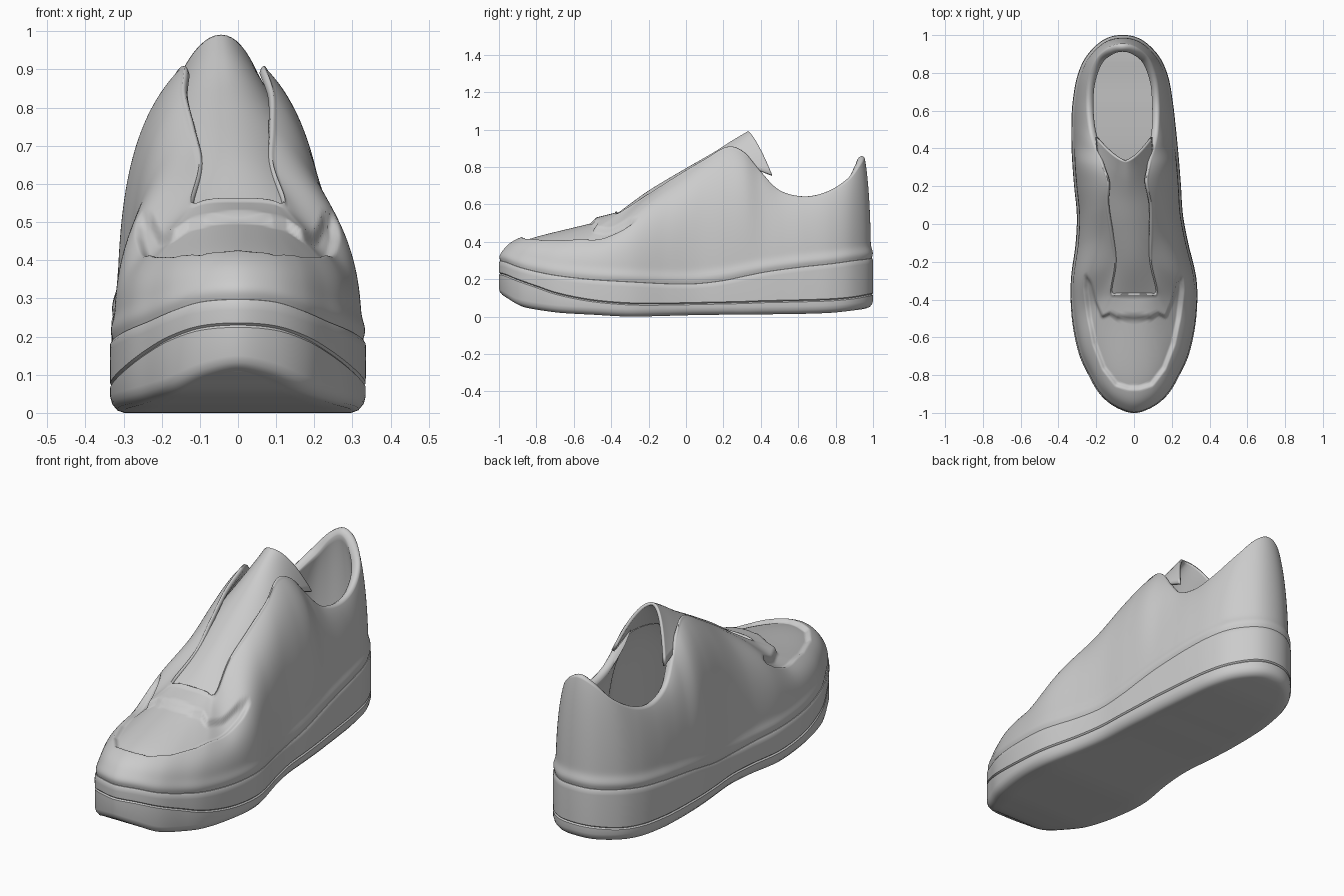
import bpy, bmesh, math

if "Cube" in bpy.data.objects:
    bpy.data.objects.remove(bpy.data.objects["Cube"])

SUB = 10  # loop subdivisions between stations

# Half sole outline, toe to heel: x, y, tread z, groove z, midsole top z
SOLE = [(0, -1, .11, .23, .30), (.1, -.967, .09, .222, .293), (.18, -.9, .055, .195, .268),
        (.24, -.8, .035, .16, .242), (.293, -.68, .02, .12, .22), (.328, -.5, .01, .085, .2),
        (.332, -.3, 0, .068, .188), (.297, -.1, .004, .067, .178), (.28, .05, .008, .07, .178),
        (.282, .2, .01, .073, .195), (.282, .32, .01, .076, .22), (.28, .42, .012, .08, .24),
        (.275, .52, .013, .082, .255), (.265, .64, .015, .085, .27), (.24, .78, .02, .09, .285),
        (.19, .89, .03, .1, .3), (.1, .975, .04, .115, .31), (0, 1, .045, .12, .315)]
# Half opening edge matching each station: x, y, z
RIM = [(0, -.38, .555), (.03, -.38, .555), (.06, -.38, .554), (.09, -.38, .55), (.118, -.378, .542),
       (.125, -.34, .56), (.1, -.2, .65), (.112, -.05, .745), (.122, .1, .835), (.11, .22, .9),
       (.13, .31, .872), (.16, .4, .77), (.185, .5, .67), (.195, .63, .635), (.185, .76, .66),
       (.145, .87, .73), (.075, .935, .815), (0, .955, .85)]
# Wall bulge handles (h1, v1, h2, v2), lip size, lining drop
TOE, MID, COLLAR = (0, .55, .25, .55, .6, .05), (-.05, .45, .15, .8, .6, .025), (-.02, .4, .35, .8, 1.3, 0)
BULGE = [TOE] * 6 + [MID] * 5 + [COLLAR] * 7
# Half outline of the recessed toe panel seen from above
PANEL = [(-.1, -.88), (.03, -.88), (.1, -.86), (.17, -.77), (.22, -.64), (.25, -.5), (.272, -.34),
         (.268, -.285), (.245, -.27), (.22, -.31), (.195, -.41), (.165, -.48), (.13, -.465),
         (.09, -.485), (-.1, -.492)]


def smooth(t):
    t = min(max(t, 0), 1)
    return t * t * (3 - 2 * t)


def catmull(p, t):
    a, b, c, d = p
    return tuple(.5 * (2 * q + (r - o) * t + (2 * o - 5 * q + 4 * r - s) * t * t
                       + (3 * q - o - 3 * r + s) * t ** 3) for o, q, r, s in zip(a, b, c, d))


def closed_loop(half, mirror=True):
    """Mirror a half table into a full loop and smooth it."""
    sx = -1 if mirror else 1
    full = half + [(sx * p[0],) + tuple(p[1:]) for p in half[-2:0:-1]]
    n = len(full)
    return [catmull([full[(i + k) % n] for k in (-1, 0, 1, 2)], j / SUB)
            for i in range(n) for j in range(SUB)]


def bend(v):
    """Lean the heel sideways so the plan is not symmetric."""
    return (v[0] - .06 * smooth((v[1] + .4) / 1.1), v[1], v[2])


def make(name, rows, closed=True, angle=40):
    n = len(rows[0])
    faces = [(r * n + i, r * n + (i + 1) % n, (r + 1) * n + (i + 1) % n, (r + 1) * n + i)
             for r in range(len(rows) - 1) for i in range(n if closed else n - 1)]
    me = bpy.data.meshes.new(name)
    me.from_pydata([bend(v) for row in rows for v in row], [], faces)
    bm = bmesh.new()
    bm.from_mesh(me)
    bmesh.ops.remove_doubles(bm, verts=bm.verts, dist=1e-5)
    bmesh.ops.recalc_face_normals(bm, faces=bm.faces)
    bm.to_mesh(me)
    bm.free()
    ob = bpy.data.objects.new(name, me)
    bpy.context.collection.objects.link(ob)
    bpy.ops.object.select_all(action='DESELECT')
    ob.select_set(True)
    bpy.context.view_layer.objects.active = ob
    bpy.ops.object.shade_smooth_by_angle(angle=math.radians(angle))
    return ob


sole, rim, bulge = closed_loop(SOLE), closed_loop(RIM), closed_loop(BULGE, False)
N = len(sole)


def inset(i, d):
    a, b = sole[i - 1], sole[(i + 1) % N]
    tx, ty = b[0] - a[0], b[1] - a[1]
    l = math.hypot(tx, ty)
    return sole[i][0] - ty / l * d, sole[i][1] + tx / l * d


def ring(d, col, dz, fx=1):
    """Sole ring: inset d, height column plus dz, width factor fx (0 = centre line)."""
    out = []
    for i in range(N):
        x, y = inset(i, d)
        out.append((x * fx, y, sole[i][col] + dz))
    return out


# Outsole, midsole and insole
fill = (.75, .5, .25, 0)
make("outsole", [ring(.035, 2, 0, f) for f in reversed(fill)] +
     [ring(.035, 2, 0), ring(.018, 2, .006), ring(.005, 2, .022), ring(0, 2, .04),
      ring(0, 3, -.006), ring(.006, 3, 0), ring(.04, 3, 0)])
make("midsole", [ring(.04, 3, 0), ring(.006, 3, 0), ring(0, 3, .006), ring(-.001, 4, -.03), ring(0, 4, -.012),
                 ring(.005, 4, -.003), ring(.014, 4, 0), ring(.04, 4, 0)])
make("insole", [ring(.045, 4, 0), ring(.045, 4, .02), ring(.055, 4, .028)] +
     [ring(.055, 4, .028, f) for f in fill])


def panel_depth(x, y):
    """Distance inside the toe panel, 0 outside."""
    x, inside, best = abs(x), False, 9
    if y < -.9 or y > -.25:
        return 0
    for (ax, ay), (bx, by) in zip(PANEL, PANEL[1:] + PANEL[:1]):
        if (ay > y) != (by > y) and x < ax + (y - ay) * (bx - ax) / (by - ay):
            inside = not inside
        dx, dy = bx - ax, by - ay
        t = min(max(((x - ax) * dx + (y - ay) * dy) / (dx * dx + dy * dy), 0), 1)
        best = min(best, math.hypot(x - ax - t * dx, y - ay - t * dy))
    return best if inside else 0


def direction(i):
    bx, by = inset(i, .012)
    dx, dy = rim[i][0] - bx, rim[i][1] - by
    l = math.hypot(dx, dy)
    return dx / l, dy / l


def wall(i, t, off=0, dz=0):
    """Point on the upper: t = 0 at the sole, 1 at the opening edge."""
    bx, by = inset(i, .012)
    bz = sole[i][4] - .006
    h1, v1, h2, v2 = bulge[i][:4]
    a, b, c = 3 * t * (1 - t) ** 2, 3 * t * t * (1 - t), t ** 3
    h, v = a * h1 + b * h2 + c, a * v1 + b * v2 + c
    z = bz + v * (rim[i][2] - bz)
    dx, dy = direction(i)
    off -= .011 * math.exp(-((z - bz - .03) / .03) ** 2)
    x, y = bx + h * (rim[i][0] - bx) + dx * off, by + h * (rim[i][1] - by) + dy * off
    dip = smooth(panel_depth(x, y) / .022)
    return (x + dx * .01 * dip, y + dy * .004 * dip, z + dz - .024 * dip)


# Upper: outer wall, rolled lip, inner lining
rows = [[wall(i, r / 64) for i in range(N)] for r in range(65)]
for o, dz in ((.006, .007), (.014, .008), (.023, .002), (.03, -.01)):
    rows.append([wall(i, 1, o * bulge[i][4], dz) for i in range(N)])
for r in range(13):
    t = .94 - r * .07
    rows.append([wall(i, t, .036 * bulge[i][4], -bulge[i][5]) for i in range(N)])
make("upper", rows, angle=60)

# Tongue: centre path y, z, then half width, edge drop, edge sweep back
PATH = [(-.46, .49, .13, .01, 0), (-.38, .535, .14, .02, 0), (-.2, .665, .135, .05, .01),
        (0, .785, .145, .07, .01), (.14, .865, .14, .09, .03), (.25, .935, .14, .14, .08),
        (.335, .985, .145, .23, .125)]
ext = [PATH[0]] + PATH + [PATH[-1]]
rows = []
for k in range(len(PATH) - 1):
    for j in range(8 if k < len(PATH) - 2 else 9):
        y, z, w, drop, sweep = catmull(ext[k:k + 4], j / 8)
        rows.append([(w * u, y + sweep * abs(u) ** 1.5, z - drop * u * u)
                     for u in (i / 12 - 1 for i in range(25))])
tongue = make("tongue", rows, closed=False, angle=60)
sol = tongue.modifiers.new("thickness", 'SOLIDIFY')
sol.thickness = .014
sol.offset = 0
